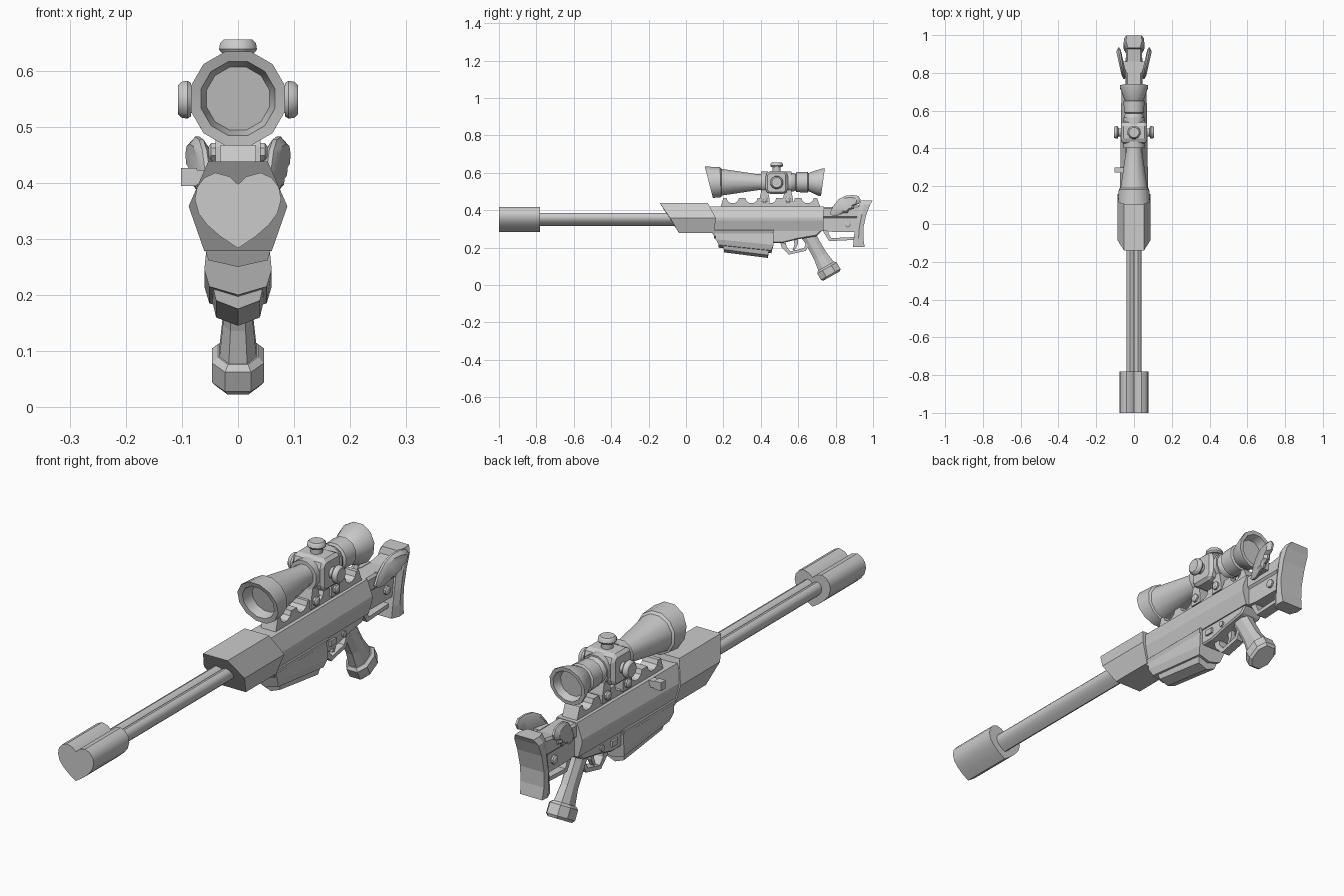
import bpy, bmesh, math
from mathutils import Vector

if "Cube" in bpy.data.objects:
    bpy.data.objects.remove(bpy.data.objects["Cube"])


def loft(name, rings, closed=False, smooth=False):
    """Skin a series of equal point rings; cap the ends unless closed."""
    bm = bmesh.new()
    vs = [[bm.verts.new(p) for p in r] for r in rings]
    n, m = len(rings[0]), len(rings)
    for i in range(m if closed else m - 1):
        a, b = vs[i], vs[(i + 1) % m]
        for j in range(n):
            k = (j + 1) % n
            bm.faces.new((a[j], a[k], b[k], b[j]))
    if not closed:
        bm.faces.new(vs[0])
        bm.faces.new(vs[-1])
    bmesh.ops.recalc_face_normals(bm, faces=bm.faces)
    me = bpy.data.meshes.new(name)
    bm.to_mesh(me)
    bm.free()
    ob = bpy.data.objects.new(name, me)
    bpy.context.collection.objects.link(ob)
    if smooth:
        bpy.ops.object.select_all(action='DESELECT')
        ob.select_set(True)
        bpy.context.view_layer.objects.active = ob
        bpy.ops.object.shade_smooth_by_angle(angle=math.radians(35))
    return ob


def sym(half):
    """Mirror half-section points across x = 0 into a full ring."""
    return half + [(-x, y, z) for x, y, z in reversed(half) if abs(x) > 1e-6]


def prism(name, pts, x0, x1=None, bevel=0):
    """Side profile (y, z) extruded across x."""
    if x1 is None:
        x0, x1 = -x0, x0
    ob = loft(name, [[(x, y, z) for y, z in pts] for x in (x0, x1)])
    if bevel:
        mod = ob.modifiers.new("bevel", 'BEVEL')
        mod.width, mod.segments = bevel, 1
    return ob


def rect(y0, y1, z0, z1):
    return [(y0, z0), (y1, z0), (y1, z1), (y0, z1)]


def lathe(name, origin, axis, prof, n=12, smooth=True):
    """Revolve (distance, radius[, slant]) stations along an axis."""
    w = Vector(axis).normalized()
    u = Vector((1, 0, 0)) if abs(w.x) < 0.9 else Vector((0, 1, 0))
    v = w.cross(u)
    rings = []
    for st in prof:
        ring = []
        for i in range(n):
            a = 2 * math.pi * (i + 0.5) / n
            p = Vector(origin) + w * st[0] + (u * math.cos(a) + v * math.sin(a)) * st[1]
            if len(st) > 2:
                p.y += st[2] * (p.z - origin[2])
            ring.append(p)
        rings.append(ring)
    return loft(name, rings, smooth=smooth)


# Heart-section muzzle and barrel
heart = [(0, .397), (.015, .411), (.04, .418), (.06, .409), (.073, .392), (.077, .37),
         (.07, .345), (.055, .325), (.03, .303), (0, .283)]


def heart_bar(name, y0, y1, s):
    loft(name, [sym([(x * s, y, .35 + (z - .35) * s) for x, z in heart]) for y in (y0, y1)], smooth=True)


heart_bar("muzzle", -1, -.78, 1)
heart_bar("barrel", -.79, 0, .52)

# Slanted six-sided handguard
loft("handguard", [sym([(.053, -.14, .438), (.088, -.085, .358), (.06, -.037, .278)]),
                   sym([(.053, .117, .438), (.088, .16, .358), (.06, .15, .278)])])

# Receiver, tapering slightly to the rear
loft("receiver", [sym([(.048, .08, .42), (.076, .1, .36), (.074, .1, .345), (.055, .1, .288)]),
                  sym([(.044, .735, .42), (.066, .735, .36), (.066, .735, .345), (.05, .735, .288)])])
prism("lower_receiver", [(.44, .3), (.44, .225), (.52, .225), (.6, .245), (.7, .262), (.735, .3)], .046, bevel=.006)

# Bolt handle on the left
prism("bolt_stem", rect(.27, .3, .397, .423), -.075, -.05)
prism("bolt_knob", rect(.272, .3, .394, .426), -.102, -.073)

# Magazine: keeled blocks stepped downward
def keel_block(name, y0, y1, w, zt, zs, zk, dz, rake):
    """Wedge-bottomed block that drops dz to the rear."""
    f = [(w * .95, y0, zt), (w, y0 + .004, zs + .03), (w * .85, y0 + rake, zs), (0, y0 + rake, zk)]
    b = [(w * .95, y1, zt), (w, y1, zs + .03 - dz), (w * .85, y1 - rake * .6, zs - dz), (0, y1 - rake * .6, zk - dz)]
    loft(name, [sym(f), sym(b)])


keel_block("magazine_well", .13, .47, .062, .295, .262, .25, 0, .02)
keel_block("magazine", .155, .468, .06, .275, .215, .2, .03, .02)
keel_block("magazine_base", .19, .445, .046, .24, .19, .175, .03, .012)

# Trigger guard band, trigger and side pins
path = [(.505, .225), (.512, .2), (.55, .163), (.64, .183), (.668, .235)]
inner = [(.535, .225), (.537, .205), (.557, .18), (.63, .197), (.648, .235)]
prism("trigger_guard", path + inner[::-1], .018)
prism("trigger", [(.575, .25), (.6, .25), (.597, .215), (.58, .185), (.57, .188), (.58, .215)], .009)
for s in (-1, 1):
    prism("receiver_catch", rect(.495, .53, .25, .272), s * .04, s * .054)
    lathe("receiver_pin", (0, .585, .265), (s, 0, 0), [(.03, .012), (.052, .012)], 8)
    lathe("stock_pin", (0, .865, .325), (s, 0, 0), [(.02, .017), (.042, .017), (.046, .011)], 10)

# Raked grip with flared octagonal cap
ax = (0, .49, -.87)
def grip_ring(d, w, t):
    c, q = Vector((0, .645, .285)) + Vector(ax) * d, Vector((0, .87, .49))
    return [c + Vector((w * a, 0, 0)) + q * (t * b) for a, b in
            ((.5, 1), (1, .45), (1, -.45), (.5, -1), (-.5, -1), (-1, -.45), (-1, .45), (-.5, 1))]


loft("grip", [grip_ring(*r) for r in ((0, .03, .042), (.06, .028, .036), (.15, .027, .038), (.225, .034, .05))])
loft("grip_cap", [grip_ring(*r) for r in ((.212, .036, .05), (.222, .046, .06), (.262, .046, .06), (.272, .038, .052))])

# Skeleton stock and curved butt
prism("stock_upper", [(.72, .358), (.72, .418), (.86, .418), (.94, .43), (.94, .358)], .042, bevel=.008)
prism("stock_lower", [(.72, .292), (.72, .36), (.92, .36), (.91, .285), (.78, .285)], .034)
prism("stock_strut", [(.725, .3), (.765, .235), (.91, .242), (.91, .257), (.775, .251), (.755, .295)], .022)


def butt_ring(f, z, b, w):
    m = (f + b) / 2
    return [(w * .75, f, z), (w, m, z), (w * .95, b, z), (-w * .95, b, z), (-w, m, z), (-w * .75, f, z)]


loft("butt_pad", [butt_ring(*r) for r in ((.893, .203, .955, .05), (.897, .25, .948, .053), (.905, .31, .949, .055),
                                         (.916, .38, .965, .056), (.927, .43, .985, .055), (.933, .453, .998, .042))])

# Feathered wings on both sides
wing = [(.768, .382), (.785, .42), (.815, .458), (.85, .477), (.89, .482), (.922, .476), (.934, .457),
        (.925, .435), (.9, .425), (.897, .408), (.872, .4), (.862, .385), (.838, .385), (.81, .37), (.785, .371)]
cy, cz = .85, .43
for s in (-1, 1):
    rings = []
    for k, off in ((.75, -.012), (1, -.004), (1, .004), (.75, .014)):
        rings.append([(s * (.052 + (y - .77) * .17 + off), cy + (y - cy) * k, cz + (z - cz) * k) for y, z in wing])
    loft("wing", rings, smooth=True)
    prism("wing_root", rect(.8, .86, .385, .42), s * .03, s * .06)

# Scalloped sight rail
rail = [(.185, .415), (.2, .466)]
pitch = .1
for i in range(5):
    c = .2 + pitch * (i + .5)
    rail += [(c - .033 * math.cos(a), .466 - .03 * math.sin(a)) for a in [math.pi * j / 5 for j in range(6)]]
rail += [(.7, .466), (.72, .415)]
prism("sight_rail", rail, .032)

# Telescopic sight with slanted, hollow ends
Z = .55
lathe("scope_tube", (0, 0, Z), (0, 1, 0), [
    (.17, .058, -.2), (.125, .068, -.26), (.122, .087, -.26), (.185, .083, -.04), (.19, .074, 0), (.385, .044), (.405, .044),
    (.41, .052), (.575, .052), (.585, .045), (.59, .055), (.65, .057), (.655, .05), (.67, .057),
    (.722, .077, .14), (.732, .077, .14), (.732, .062, .14), (.70, .052, .1)])
# Turret housing and knobs
prism("turret_housing", [(.425, .505), (.44, .487), (.53, .487), (.545, .505), (.545, .592), (.53, .61), (.44, .61), (.425, .592)], .068, bevel=.014)
knob = [(.05, .022), (.083, .022), (.084, .031), (.09, .035), (.101, .033), (.107, .027)]
for n, d in (("left", (-1, 0, 0)), ("right", (1, 0, 0)), ("top", (0, 0, 1))):
    lathe("turret_knob_" + n, (0, .485, .548), d, knob, 12)

# Two scope clamps with cross bolts
for y in (.42, .545):
    lathe("clamp_ring", (0, y, Z), (0, 1, 0), [(-.018, .058), (.018, .058)], 12)
    prism("clamp_foot", [(y - .026, .43), (y + .026, .43), (y + .026, .465), (y + .016, .51), (y - .016, .51), (y - .026, .465)], .04)
    for s in (-1, 1):
        lathe("clamp_bolt", (0, y, .455), (s, 0, 0), [(.03, .017), (.048, .017), (.053, .01)], 8)
